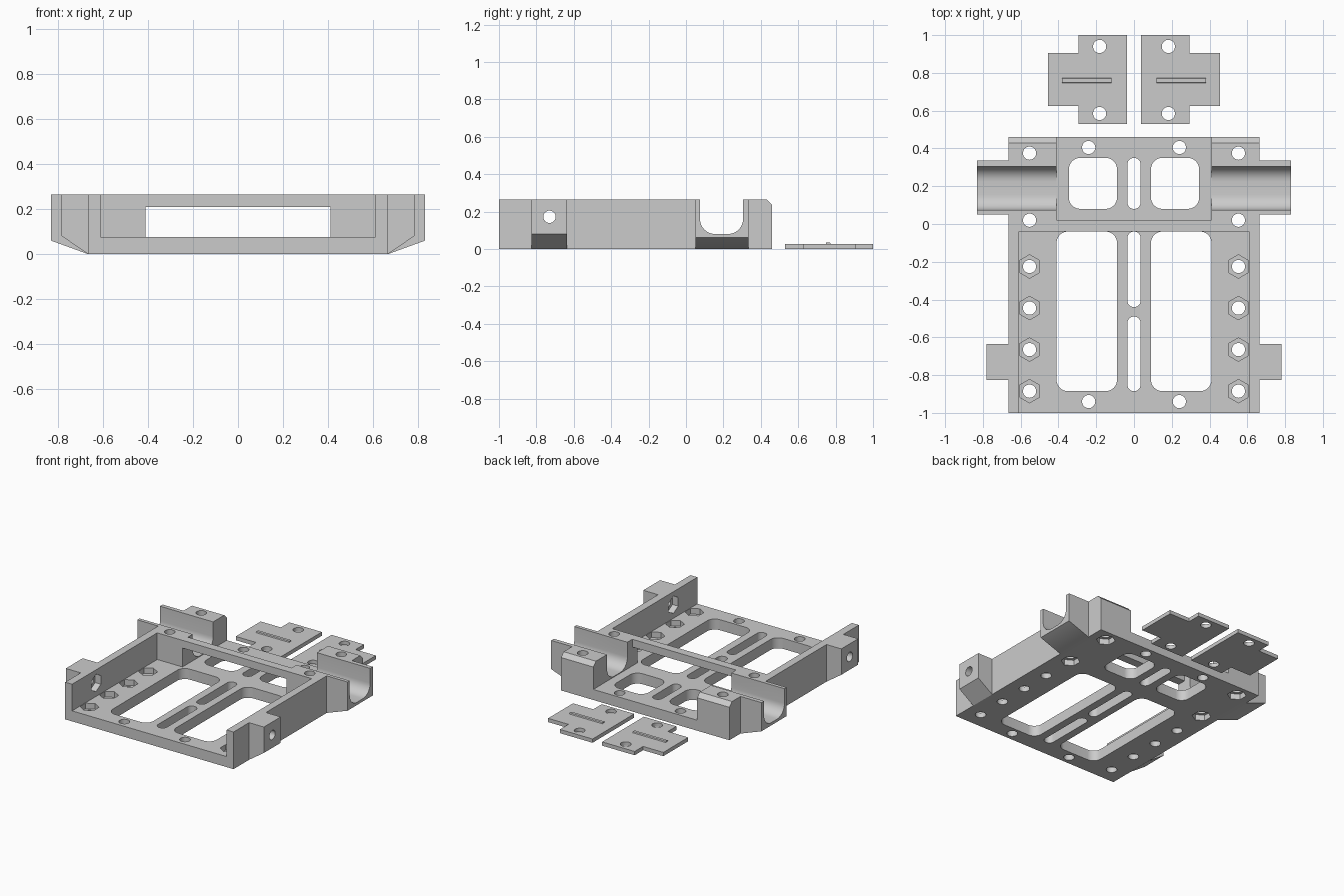
import bpy, bmesh
from math import pi, cos, sin

if "Cube" in bpy.data.objects:
    bpy.data.objects.remove(bpy.data.objects["Cube"], do_unlink=True)

grey = bpy.data.materials.new("plain grey")
grey.use_nodes = True
grey.diffuse_color = (0.6, 0.6, 0.6, 1)
grey.node_tree.nodes["Principled BSDF"].inputs["Base Color"].default_value = (0.6, 0.6, 0.6, 1)


def prism(name, pts, axis, a, b):
    """Extrude a 2D outline along an axis from a to b."""
    place = {"x": lambda p, t: (t, p[0], p[1]),
             "y": lambda p, t: (p[0], t, p[1]),
             "z": lambda p, t: (p[0], p[1], t)}[axis]
    bm = bmesh.new()
    lo = [bm.verts.new(place(p, a)) for p in pts]
    hi = [bm.verts.new(place(p, b)) for p in pts]
    bm.faces.new(lo)
    bm.faces.new(hi)
    for i in range(len(pts)):
        j = (i + 1) % len(pts)
        bm.faces.new((lo[i], lo[j], hi[j], hi[i]))
    bmesh.ops.recalc_face_normals(bm, faces=bm.faces)
    mesh = bpy.data.meshes.new(name)
    bm.to_mesh(mesh)
    bm.free()
    mesh.materials.append(grey)
    ob = bpy.data.objects.new(name, mesh)
    bpy.context.collection.objects.link(ob)
    return ob


def rect(x0, x1, y0, y1):
    return [(x0, y0), (x1, y0), (x1, y1), (x0, y1)]


def ngon(cx, cy, r, n=32):
    return [(cx + r * sin(2 * pi * i / n), cy + r * cos(2 * pi * i / n)) for i in range(n)]


def rounded(x0, x1, y0, y1, r, n=8):
    pts = []
    corners = [(x1 - r, y1 - r), (x0 + r, y1 - r), (x0 + r, y0 + r), (x1 - r, y0 + r)]
    for k, (cx, cy) in enumerate(corners):
        for i in range(n + 1):
            t = pi / 2 * (k + i / n)
            pts.append((cx + r * cos(t), cy + r * sin(t)))
    return pts


def combine(target, tool, op="DIFFERENCE"):
    tool.hide_render = True
    mod = target.modifiers.new("bool", "BOOLEAN")
    mod.operation, mod.solver, mod.object = op, "EXACT", tool
    bpy.context.view_layer.objects.active = target
    bpy.ops.object.modifier_apply(modifier=mod.name)
    bpy.data.objects.remove(tool, do_unlink=True)


def cut(target, pts, axis, a, b):
    combine(target, prism("cutter", pts, axis, a, b))


def finish(ob):
    bpy.ops.object.select_all(action="DESELECT")
    ob.select_set(True)
    bpy.context.view_layer.objects.active = ob
    bpy.ops.object.shade_smooth_by_angle(angle=pi / 6)


TOP, FLOOR, HOLE, HEX = 0.265, 0.075, 0.035, 0.062

# Frame block with sloped side ears and pin lugs
frame = prism("frame", rect(-0.665, 0.665, -1, 0.46), "z", 0, TOP)
for s in (1, -1):
    for reach, rise, y0, y1 in ((0.83, 0.06, 0.05, 0.335), (0.782, 0.08, -0.825, -0.635)):
        outline = [(s * 0.63, 0), (s * 0.665, 0), (s * reach, rise), (s * reach, TOP), (s * 0.63, TOP)]
        combine(frame, prism("ear", outline, "y", y0, y1), "UNION")

# Front bay, rear bay and the gap under the cross beam
cut(frame, rect(-0.61, 0.61, -1.1, -0.04), "z", FLOOR, 0.4)
cut(frame, rect(-0.41, 0.41, 0.02, 0.6), "z", FLOOR, 0.4)
cut(frame, rect(-0.41, 0.41, -0.1, 0.1), "z", FLOOR, 0.21)

# Round-bottomed cross channel and rear top chamfer
cut(frame, rounded(0.075, 0.305, 0.08, 0.5, 0.08), "x", 0.4, 1)
cut(frame, rounded(0.075, 0.305, 0.08, 0.5, 0.08), "x", -1, -0.4)
cut(frame, [(0.425, 0.27), (0.465, 0.23), (0.5, 0.3)], "x", -1, 1)

# Floor openings and centre slots
for s in (1, -1):
    for x1, y0, y1 in ((0.41, -0.885, -0.04), (0.345, 0.08, 0.35)):
        a, b = sorted((s * 0.09, s * x1))
        cut(frame, rounded(a, b, y0, y1, 0.06), "z", -0.1, FLOOR + 0.02)
for y0, y1 in ((-0.885, -0.49), (-0.44, -0.04), (0.08, 0.35)):
    cut(frame, rounded(-0.035, 0.035, y0, y1, 0.0345), "z", -0.1, FLOOR + 0.02)

# Screw holes and hexagonal nut pockets
for s in (1, -1):
    for y in (-0.94, 0.405):
        cut(frame, ngon(s * 0.24, y, HOLE), "z", -0.1, 0.15)
    for y in (-0.885, -0.665, -0.445, -0.225):
        cut(frame, ngon(s * 0.553, y, HOLE), "z", -0.1, 0.15)
        cut(frame, ngon(s * 0.553, y, HEX, 6), "z", 0.035, 0.15)
    for y in (0.02, 0.375):
        cut(frame, ngon(s * 0.553, y, HOLE), "z", -0.1, 0.4)
        cut(frame, ngon(s * 0.553, y, HEX, 6), "z", -0.1, 0.04)
    a, b = sorted((s * 0.5, s * 0.9))
    cut(frame, ngon(-0.73, 0.172, 0.033), "x", a, b)
    a, b = sorted((s * 0.5, s * 0.655))
    cut(frame, ngon(-0.73, 0.172, HEX, 6), "x", a, b)
finish(frame)

# Loose cover plates with a low ridge
for s, side in ((1, "left"), (-1, "right")):
    outline = [(0.038, 0.53), (0.295, 0.53), (0.295, 0.625), (0.455, 0.625),
               (0.455, 0.905), (0.295, 0.905), (0.295, 1.0), (0.038, 1.0)]
    plate = prism(side + "_cover_plate", [(s * x, y) for x, y in outline], "z", 0, 0.027)
    for y in (0.585, 0.94):
        cut(plate, ngon(s * 0.182, y, HOLE), "z", -0.1, 0.1)
    finish(plate)
    a, b = sorted((s * 0.12, s * 0.38))
    prism(side + "_plate_ridge", [(0.745, 0.02), (0.775, 0.02), (0.77, 0.035), (0.75, 0.035)], "x", a, b)
